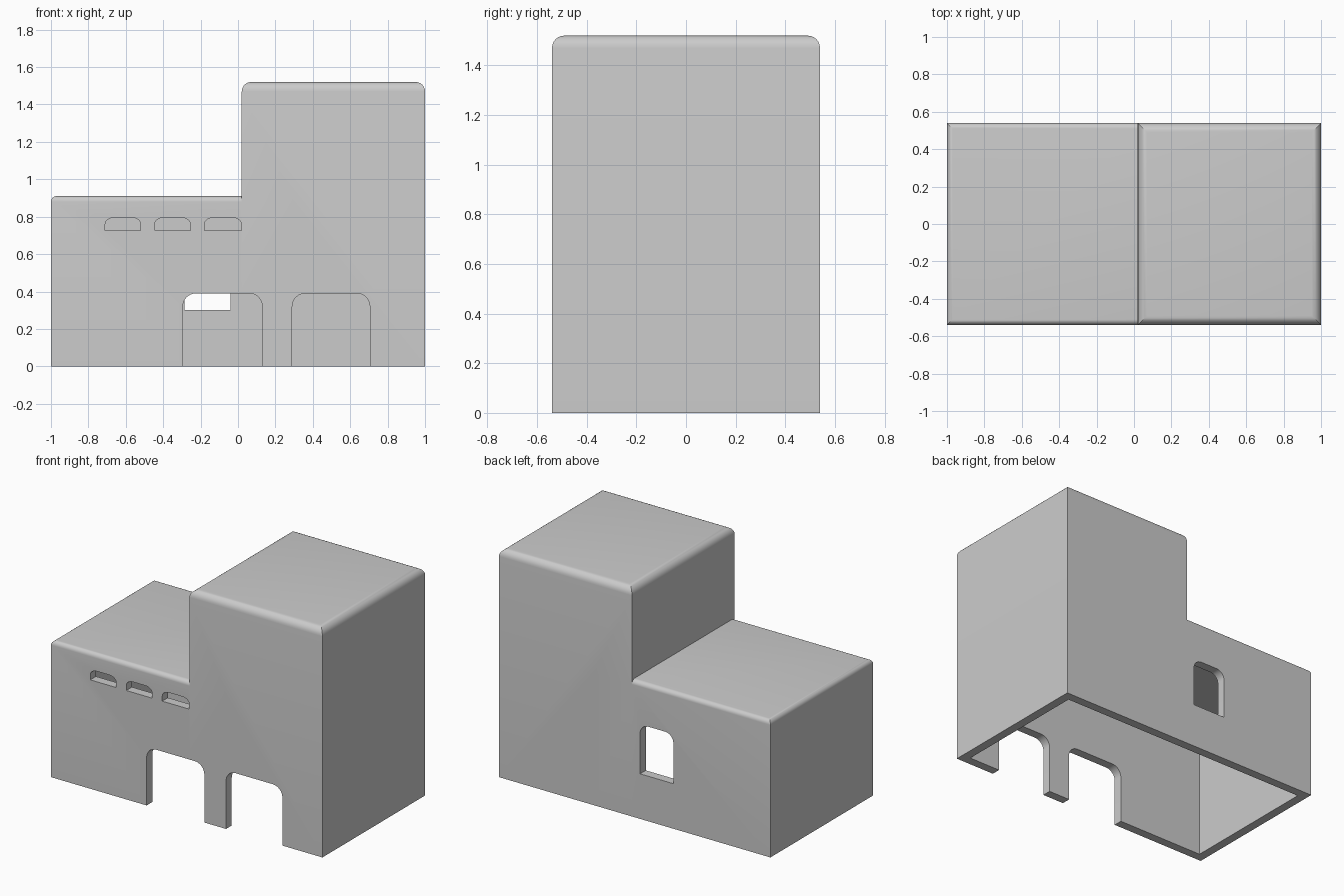
import bpy, bmesh, math

if "Cube" in bpy.data.objects:
    bpy.data.objects.remove(bpy.data.objects["Cube"])

D = 0.54    # half depth
T = 0.06    # wall thickness


def finish(bm, name):
    bmesh.ops.recalc_face_normals(bm, faces=bm.faces[:])
    mesh = bpy.data.meshes.new(name)
    bm.to_mesh(mesh)
    bm.free()
    ob = bpy.data.objects.new(name, mesh)
    bpy.context.collection.objects.link(ob)
    return ob


def block(name, x0, x1, d, z0, z1, round_top=0.0, skip_right=False):
    """Box with optionally rounded roof edges."""
    bm = bmesh.new()
    bmesh.ops.create_cube(bm, size=1)
    for v in bm.verts:
        v.co.x = x1 if v.co.x > 0 else x0
        v.co.y = d if v.co.y > 0 else -d
        v.co.z = z1 if v.co.z > 0 else z0
    if round_top:
        edges = [e for e in bm.edges
                 if all(abs(v.co.z - z1) < 1e-5 for v in e.verts)
                 and not (skip_right and all(v.co.x > x1 - 1e-5 for v in e.verts))]
        bmesh.ops.bevel(bm, geom=edges, offset=round_top, segments=6,
                        profile=0.5, affect='EDGES')
    return finish(bm, name)


def arch(name, x0, x1, z0, z1, rx, rz, y0, y1):
    """Opening with rounded upper corners, extruded along y."""
    pts = [(x0, z0), (x1, z0)]
    for cx, start in ((x1 - rx, 0), (x0 + rx, 90)):
        for i in range(9):
            a = math.radians(start + 90 * i / 8)
            pts.append((cx + rx * math.cos(a), z1 - rz + rz * math.sin(a)))
    bm = bmesh.new()
    face = bm.faces.new([bm.verts.new((x, y0, z)) for x, z in pts])
    out = bmesh.ops.extrude_face_region(bm, geom=[face])
    for v in out['geom']:
        if isinstance(v, bmesh.types.BMVert):
            v.co.y = y1
    return finish(bm, name)


def combine(ob, other, operation):
    other.hide_render = True
    mod = ob.modifiers.new("combine", 'BOOLEAN')
    mod.operation = operation
    mod.solver = 'EXACT'
    mod.object = other
    bpy.context.view_layer.objects.active = ob
    bpy.ops.object.modifier_apply(modifier=mod.name)
    bpy.data.objects.remove(other, do_unlink=True)


# Outer walls: tall block and low wing
shell = block("building_shell", 0.02, 1, D, 0, 1.52, 0.05)
combine(shell, block("low_wing", -1, 0.3, D, 0, 0.91, 0.03, True), 'UNION')

# Hollow interior, open at the bottom
room = block("tall_room", 0.02 + T, 1 - T, D - T, -0.1, 1.52 - T)
combine(room, block("low_room", -1 + T, 0.5, D - T, -0.1, 0.91 - T), 'UNION')
combine(shell, room, 'DIFFERENCE')

# Front doorways
for x0, x1 in ((-0.295, 0.13), (0.29, 0.705)):
    combine(shell, arch("doorway", x0, x1, -0.1, 0.39, 0.07, 0.07, -0.7, -0.4), 'DIFFERENCE')

# Front slot windows
for x0, x1 in ((-0.71, -0.52), (-0.445, -0.255), (-0.18, 0.018)):
    combine(shell, arch("slot_window", x0, x1, 0.725, 0.795, 0.05, 0.035, -0.7, -0.4), 'DIFFERENCE')

# Back window
combine(shell, arch("back_window", -0.285, -0.04, 0.30, 0.63, 0.06, 0.06, 0.4, 0.7), 'DIFFERENCE')

# Smooth only the rounded edges
bpy.ops.object.select_all(action='DESELECT')
shell.select_set(True)
bpy.context.view_layer.objects.active = shell
bpy.ops.object.shade_smooth_by_angle(angle=math.radians(30))
